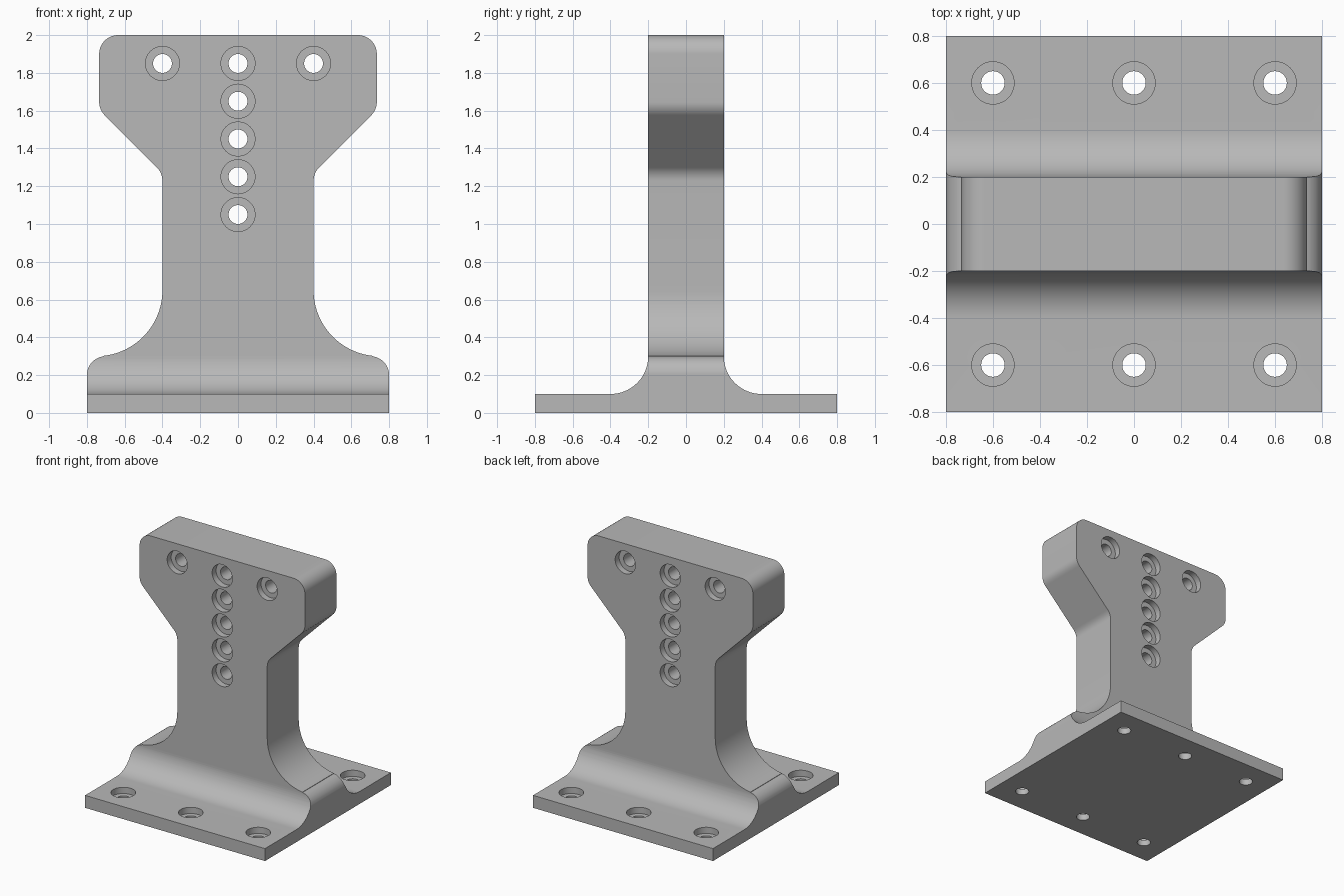
import bpy, bmesh
from math import cos, sin, radians, pi
from mathutils import Matrix, Vector

cube = bpy.data.objects.get("Cube")
if cube:
    bpy.data.objects.remove(cube)

grey = bpy.data.materials.new("machined_grey")
grey.use_nodes = True
GREY = (0.48, 0.48, 0.48, 1)
grey.diffuse_color = GREY
grey.node_tree.nodes["Principled BSDF"].inputs["Base Color"].default_value = GREY


def arc(cx, cz, r, start, end, steps=14):
    angles = [radians(start + (end - start) * i / steps) for i in range(steps + 1)]
    return [(cx + r * cos(a), cz + r * sin(a)) for a in angles]


def add_object(name, bm):
    bmesh.ops.recalc_face_normals(bm, faces=bm.faces)
    mesh = bpy.data.meshes.new(name)
    bm.to_mesh(mesh)
    bm.free()
    mesh.materials.append(grey)
    obj = bpy.data.objects.new(name, mesh)
    bpy.context.collection.objects.link(obj)
    return obj


def symmetric_prism(name, half, to_3d, depth):
    """Mirror a half outline and extrude it both ways along the depth axis."""
    outline = half + [(-u, z) for u, z in reversed(half)]
    bm = bmesh.new()
    face = bm.faces.new([bm.verts.new(to_3d(u, z, -depth)) for u, z in outline])
    extruded = bmesh.ops.extrude_face_region(bm, geom=[face])["geom"]
    moved = [v for v in extruded if isinstance(v, bmesh.types.BMVert)]
    bmesh.ops.translate(bm, verts=moved, vec=Vector(to_3d(0, 0, 2 * depth)))
    return add_object(name, bm)


def add_stepped_pin(bm, profile, matrix, sides=48):
    """Revolve a (radius, height) profile into a closed cutter."""
    rings = []
    for r, h in profile:
        rings.append([bm.verts.new(matrix @ Vector((r * cos(2 * pi * i / sides),
                      r * sin(2 * pi * i / sides), h))) for i in range(sides)])
    for low, high in zip(rings, rings[1:]):
        for i in range(sides):
            j = (i + 1) % sides
            bm.faces.new((low[i], low[j], high[j], high[i]))
    bm.faces.new(rings[0][::-1])
    bm.faces.new(rings[-1])


def apply_boolean(target, cutter, operation):
    mod = target.modifiers.new(operation.title(), 'BOOLEAN')
    mod.operation = operation
    mod.solver = 'EXACT'
    mod.object = cutter
    bpy.context.view_layer.update()
    evaluated = target.evaluated_get(bpy.context.evaluated_depsgraph_get())
    result = bpy.data.meshes.new_from_object(evaluated)
    target.modifiers.clear()
    target.data = result
    bpy.data.objects.remove(cutter)


# Front silhouette: rounded foot, flared waist, chamfered head
k = 0.1 * (2 ** 0.5 - 1)
front = [(0.8, 0)]
front += arc(0.7, 0.2, 0.1, 0, 82)
front += arc(0.75, 0.65, 0.35, 264, 180, 24)
front += arc(0.5, 1.27 - k, 0.1, 180, 135, 8)
front += arc(0.635, 1.605 + k, 0.1, -45, 0, 8)
front += arc(0.635, 1.9, 0.1, 0, 90)
bracket = symmetric_prism("bracket", front, lambda u, z, d: (u, d, z), 1)

# Side silhouette: flat base plate filleted into the upright
side = [(0.8, -0.2), (0.8, 0.1)] + arc(0.4, 0.3, 0.2, 270, 180, 20) + [(0.2, 2.2)]
side_body = symmetric_prism("side_body", side, lambda u, z, d: (d, u, z), 1)
apply_boolean(bracket, side_body, 'INTERSECT')

# Counterbored holes: both faces of the upright, top face of the base
HOLE, BORE = 0.05, 0.09
pins = bmesh.new()
upright_pin = [(BORE, -0.3), (BORE, -0.15), (HOLE, -0.15),
               (HOLE, 0.15), (BORE, 0.15), (BORE, 0.3)]
base_pin = [(HOLE, -0.1), (HOLE, 0.05), (BORE, 0.05), (BORE, 0.2)]
spots = [(0, 1.05 + 0.2 * i) for i in range(5)] + [(-0.4, 1.85), (0.4, 1.85)]
for x, z in spots:
    turn = Matrix.Rotation(pi / 2, 4, 'X')
    add_stepped_pin(pins, upright_pin, Matrix.Translation((x, 0, z)) @ turn)
for x in (-0.6, 0, 0.6):
    for y in (-0.6, 0.6):
        add_stepped_pin(pins, base_pin, Matrix.Translation((x, y, 0)))
apply_boolean(bracket, add_object("hole_cutters", pins), 'DIFFERENCE')

# Smooth fillets and bores, crisp edges
bpy.ops.object.select_all(action='DESELECT')
bracket.select_set(True)
bpy.context.view_layer.objects.active = bracket
bpy.ops.object.shade_smooth_by_angle(angle=radians(20))
